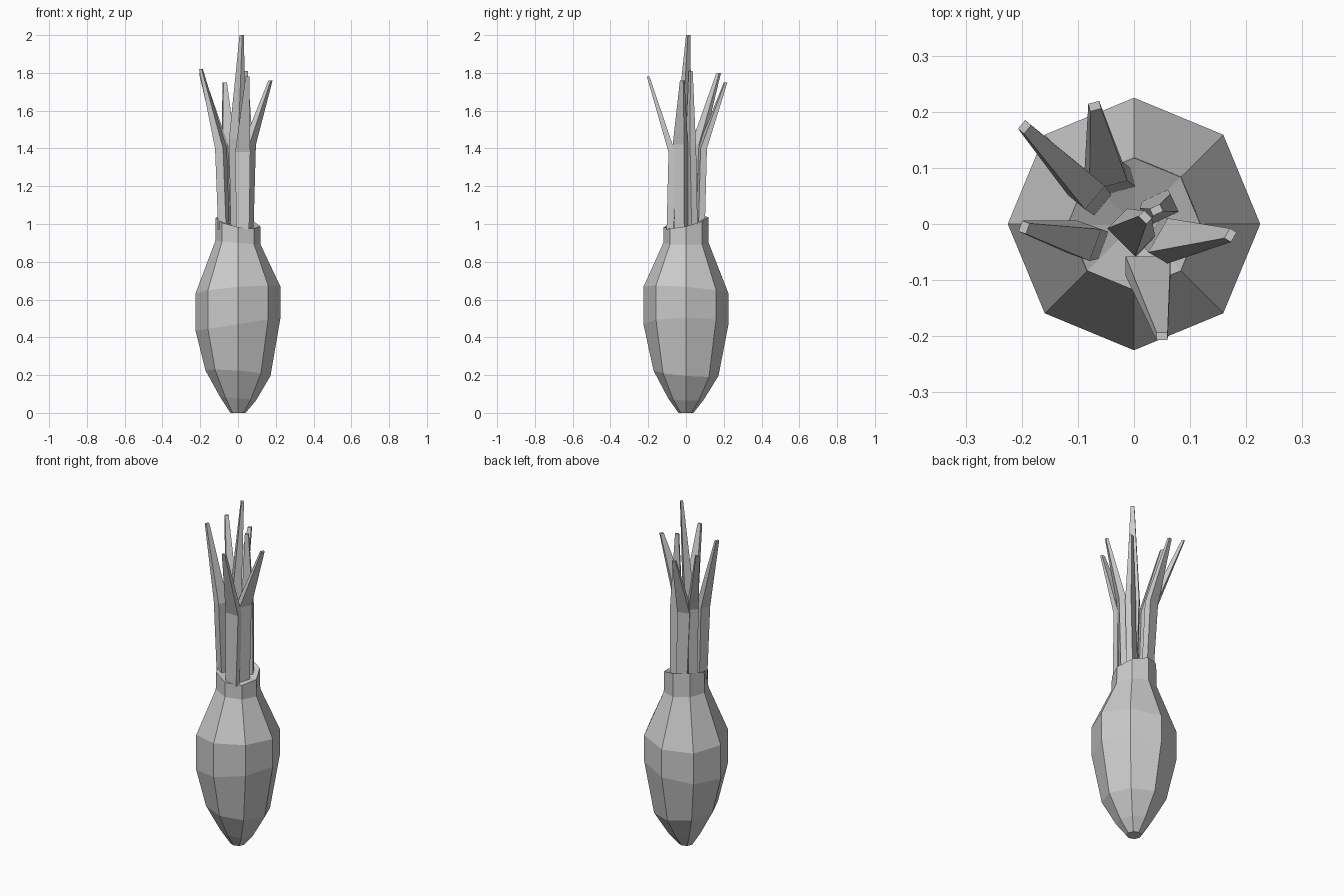
import bpy, bmesh
from math import cos, sin, radians, pi
from mathutils import Vector

cube = bpy.data.objects.get("Cube")
if cube:
    bpy.data.objects.remove(cube, do_unlink=True)

grey = bpy.data.materials.new("plain_grey")
grey.use_nodes = True
grey.diffuse_color = (0.6, 0.6, 0.6, 1)
grey.node_tree.nodes["Principled BSDF"].inputs["Base Color"].default_value = (0.6, 0.6, 0.6, 1)


def loft(name, rings, end_point=None):
    """Skin a stack of equal-sized rings, closing both ends."""
    bm = bmesh.new()
    loops = [[bm.verts.new(p) for p in ring] for ring in rings]
    n = len(loops[0])
    for low, high in zip(loops, loops[1:]):
        for i in range(n):
            j = (i + 1) % n
            bm.faces.new((low[i], low[j], high[j], high[i]))
    bm.faces.new(loops[0][::-1])
    if end_point:
        tip = bm.verts.new(end_point)
        for i in range(n):
            bm.faces.new((loops[-1][i], loops[-1][(i + 1) % n], tip))
    else:
        bm.faces.new(loops[-1])
    bmesh.ops.recalc_face_normals(bm, faces=bm.faces)
    mesh = bpy.data.meshes.new(name)
    bm.to_mesh(mesh)
    bm.free()
    mesh.materials.append(grey)
    obj = bpy.data.objects.new(name, mesh)
    bpy.context.collection.objects.link(obj)


# Bulb: eight-sided rings of radius, height, tilt amount, tilt direction
def bulb_ring(radius, z, tilt, direction):
    angles = [i * pi / 4 for i in range(8)]
    return [(radius * cos(a), radius * sin(a), z + tilt * cos(a - radians(direction)))
            for a in angles]


profile = [
    (0.04, 0, 0, 0),
    (0.095, 0.075, 0.01, 200),
    (0.172, 0.21, 0.02, 225),
    (0.225, 0.47, 0.035, 0),
    (0.225, 0.65, 0.025, -45),
    (0.12, 0.9, 0.01, 180),
    (0.118, 1.01, 0.035, 130),
]
loft("bulb", [bulb_ring(*row) for row in profile], (0, 0, 0.98))


# Leaves: four-sided blades, bent at mid height and tapering to a small flat tip
def leaf(name, base, bend, tip, width, thick, turn):
    across = Vector((cos(radians(turn)), sin(radians(turn)), 0)) / 2
    through = Vector((-across.y, across.x, 0))
    rings = []
    for centre, w, t in ((base, width * 0.85, thick),
                         (bend, width, thick),
                         (tip, 0.02, 0.014)):
        rings.append([Vector(centre) + across * w * sx + through * t * sy
                      for sx, sy in ((-1, -1), (1, -1), (1, 1), (-1, 1))])
    loft(name, rings)


leaf("front_leaf", (0.025, -0.085, 0.97), (0.025, -0.075, 1.38), (0.05, -0.2, 1.78), 0.08, 0.035, 0)
leaf("left_leaf", (0.05, -0.025, 0.97), (0.06, -0.03, 1.42), (0.172, -0.02, 1.76), 0.07, 0.04, 60)
leaf("centre_leaf", (0, -0.02, 0.97), (-0.005, -0.015, 1.45), (0.02, 0.012, 2.0), 0.07, 0.05, -45)
leaf("inner_leaf", (0.045, 0.035, 0.97), (0.045, 0.025, 1.4), (0.04, 0.025, 1.81), 0.06, 0.035, 25)
leaf("back_right_leaf", (-0.07, 0.045, 0.97), (-0.085, 0.06, 1.42), (-0.195, 0.173, 1.8), 0.055, 0.04, 50)
leaf("back_leaf", (-0.03, 0.075, 0.97), (-0.05, 0.085, 1.4), (-0.07, 0.21, 1.75), 0.07, 0.035, 15)
leaf("right_leaf", (-0.075, -0.03, 0.97), (-0.09, -0.03, 1.4), (-0.196, -0.006, 1.82), 0.06, 0.045, 70)
